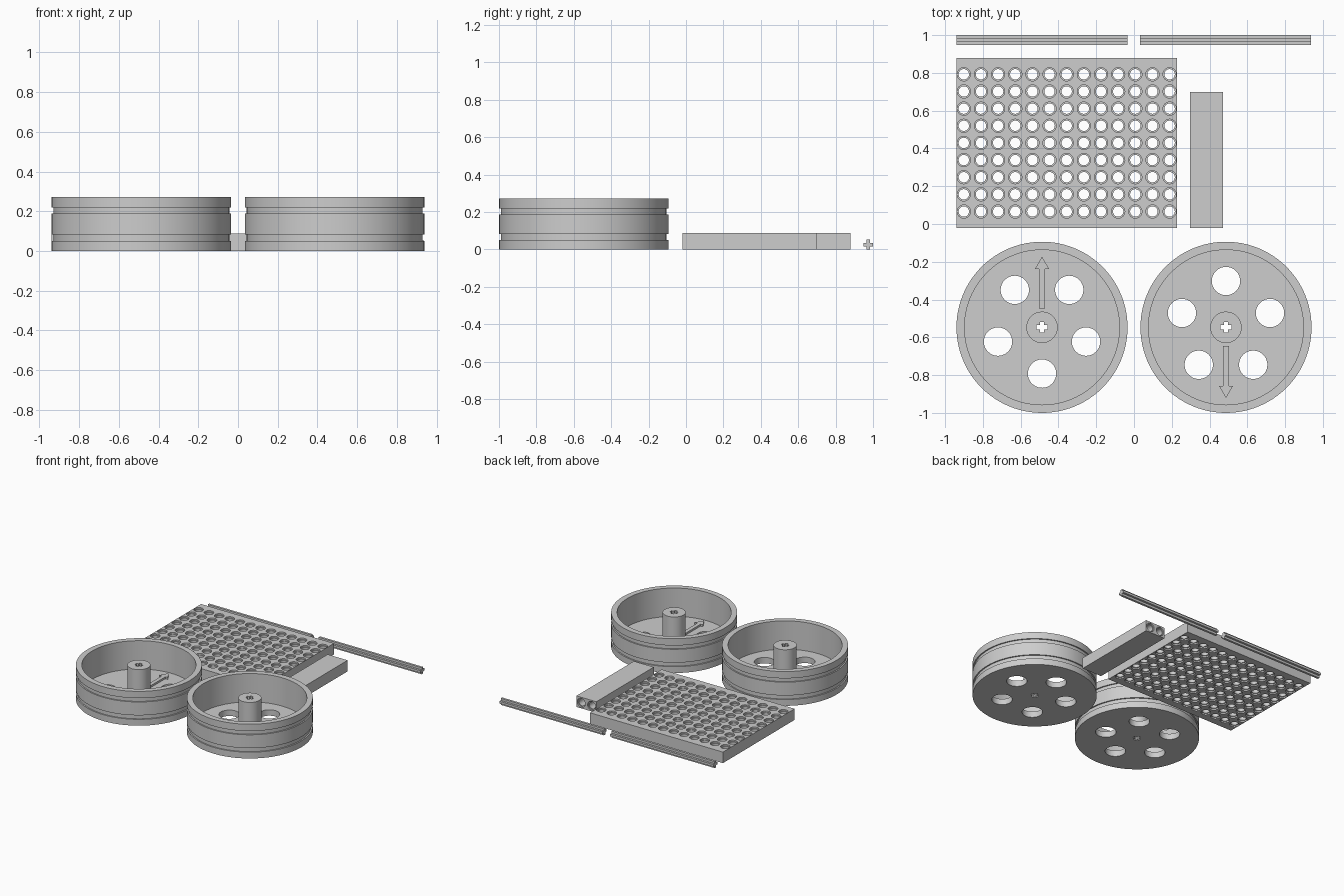
import bpy, bmesh, math
from mathutils import Matrix, Vector

cube = bpy.data.objects.get("Cube")
if cube:
    bpy.data.objects.remove(cube, do_unlink=True)

grey = bpy.data.materials.new("plastic_grey")
grey.use_nodes = True
COLOUR = (0.61, 0.61, 0.61, 1)
grey.diffuse_color = COLOUR
grey.node_tree.nodes["Principled BSDF"].inputs["Base Color"].default_value = COLOUR


def finish(name, bm):
    """Turn a bmesh into a grey object."""
    bmesh.ops.recalc_face_normals(bm, faces=bm.faces)
    mesh = bpy.data.meshes.new(name)
    bm.to_mesh(mesh)
    bm.free()
    mesh.materials.append(grey)
    obj = bpy.data.objects.new(name, mesh)
    bpy.context.collection.objects.link(obj)
    return obj


def lathe(bm, profile, matrix, steps):
    """Revolve an (r, z) profile, which starts and ends on the axis."""
    part = bmesh.new()
    verts = [part.verts.new((r, 0, z)) for r, z in profile]
    edges = [part.edges.new(pair) for pair in zip(verts, verts[1:])]
    bmesh.ops.spin(part, geom=verts + edges, axis=(0, 0, 1), cent=(0, 0, 0),
                   angle=math.tau, steps=steps)
    bmesh.ops.remove_doubles(part, verts=part.verts, dist=1e-5)
    add(bm, part, matrix)


def prism(bm, outline, z0, z1, matrix):
    """Extrude a flat outline from z0 to z1."""
    part = bmesh.new()
    face = part.faces.new([part.verts.new((x, y, z0)) for x, y in outline])
    new = bmesh.ops.extrude_face_region(part, geom=[face])["geom"]
    bmesh.ops.translate(part, vec=(0, 0, z1 - z0),
                        verts=[v for v in new if isinstance(v, bmesh.types.BMVert)])
    add(bm, part, matrix)


def add(bm, part, matrix):
    """Place a part and merge it into bm."""
    bmesh.ops.recalc_face_normals(part, faces=part.faces)
    part.transform(matrix)
    temp = bpy.data.meshes.new("temp")
    part.to_mesh(temp)
    part.free()
    bm.from_mesh(temp)
    bpy.data.meshes.remove(temp)


def box(name, x0, x1, y0, y1, z1):
    bm = bmesh.new()
    prism(bm, [(x0, y0), (x1, y0), (x1, y1), (x0, y1)], 0, z1, Matrix())
    return finish(name, bm)


def cut(obj, cutter_bm):
    """Subtract the cutter, then smooth the round walls."""
    cutter = finish("cutter", cutter_bm)
    cutter.hide_render = True
    mod = obj.modifiers.new("holes", 'BOOLEAN')
    mod.operation, mod.solver, mod.object = 'DIFFERENCE', 'EXACT', cutter
    bpy.ops.object.select_all(action='DESELECT')
    bpy.context.view_layer.objects.active = obj
    obj.select_set(True)
    bpy.ops.object.modifier_apply(modifier=mod.name)
    bpy.data.objects.remove(cutter, do_unlink=True)
    bpy.ops.object.shade_smooth_by_angle(angle=math.radians(30))


def cross(arm, half):
    """Outline of a plus sign."""
    quarter = [(arm, half), (-arm, half), (-arm, arm)]
    return [Matrix.Rotation(k * math.pi / 2, 2) @ Vector(p)
            for k in range(4) for p in quarter]


def bore(length):
    """Hole with a wider recess at each end."""
    e, r, wide, deep = 0.01, 0.0275, 0.035, 0.011
    return [(0, -e), (wide, -e), (wide, deep), (r, deep), (r, length - deep),
            (wide, length - deep), (wide, length + e), (0, length + e)]


# Wheels: grooved rim, open cup, hub, five holes and a raised arrow
R, GROOVE, INNER, HUB, TOP, FLOOR = 0.453, 0.443, 0.41, 0.083, 0.272, 0.047
rim = [(0, 0), (R, 0), (R, 0.05), (GROOVE, 0.05), (GROOVE, 0.082), (R, 0.082),
       (R, 0.188), (GROOVE, 0.188), (GROOVE, 0.218), (R, 0.218), (R, TOP),
       (INNER, TOP), (INNER, FLOOR), (HUB, FLOOR), (HUB, TOP), (0, TOP)]
arrow = [(-0.015, 0.1), (0.015, 0.1), (0.015, 0.31), (0.037, 0.31),
         (0, 0.374), (-0.037, 0.31), (-0.015, 0.31)]
for side, x, turn in (("right", -0.487, 0), ("left", 0.487, math.pi)):
    place = Matrix.Translation((x, -0.547, 0)) @ Matrix.Rotation(turn, 4, 'Z')
    bm = bmesh.new()
    lathe(bm, rim, place, 96)
    wheel = finish(side + "_wheel", bm)
    holes = bmesh.new()
    for k in range(5):
        spot = Matrix.Rotation(k * math.tau / 5, 4, 'Z') @ Matrix.Translation((0, -0.245, 0))
        lathe(holes, [(0, -0.1), (0.075, -0.1), (0.075, 0.15), (0, 0.15)], place @ spot, 48)
    prism(holes, cross(0.011, 0.028), -0.1, 0.4, place)
    cut(wheel, holes)
    bm = bmesh.new()
    prism(bm, arrow, FLOOR - 0.01, FLOOR + 0.015, place)
    finish(side + "_wheel_arrow", bm)

# Perforated plate
THICK, PITCH = 0.088, 0.0908
plate = box("perforated_plate", -0.94, 0.227, -0.02, 0.88, THICK)
holes = bmesh.new()
for i in range(13):
    for j in range(9):
        lathe(holes, bore(THICK),
              Matrix.Translation((-0.901 + i * PITCH, 0.066 + j * PITCH, 0)), 32)
cut(plate, holes)

# Beam with two long holes from end to end
beam = box("beam", 0.297, 0.472, -0.02, 0.70, THICK)
holes = bmesh.new()
for offset in (-PITCH / 2, PITCH / 2):
    lathe(holes, bore(0.72), Matrix.Translation((0.3845 + offset, 0.70, THICK / 2))
          @ Matrix.Rotation(math.pi / 2, 4, 'X'), 32)
cut(beam, holes)

# Cross-shaped axles
for side, x in (("right", -0.94), ("left", 0.033)):
    bm = bmesh.new()
    prism(bm, cross(0.009, 0.026), 0, 0.905,
          Matrix.Translation((x, 0.974, 0.026)) @ Matrix.Rotation(math.pi / 2, 4, 'Y'))
    finish(side + "_axle", bm)
